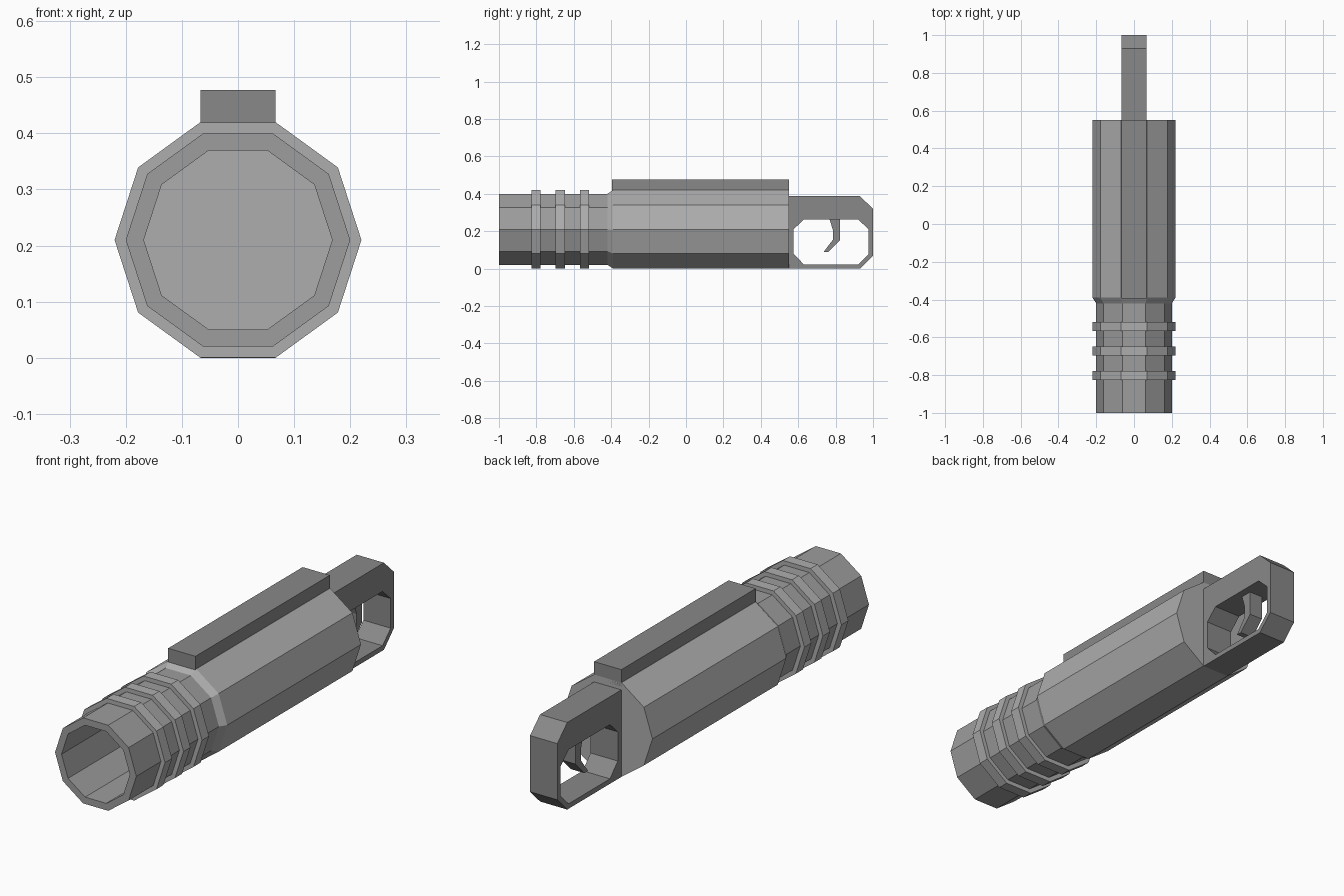
import bpy, bmesh
from math import cos, sin, tau

if "Cube" in bpy.data.objects:
    bpy.data.objects.remove(bpy.data.objects["Cube"])

SIDES, AXIS_Z = 10, 0.21


def grey(name, v):
    mat = bpy.data.materials.new(name)
    mat.diffuse_color = (v, v, v, 1)
    mat.use_nodes = True
    mat.node_tree.nodes["Principled BSDF"].inputs["Base Color"].default_value = mat.diffuse_color
    return mat


DARK, MID, LIGHT = grey("dark_grey", 0.25), grey("mid_grey", 0.34), grey("light_grey", 0.42)


def loft(name, rings, mat, closed=False):
    """Skin matching rings of points; cap the ends, or join last to first."""
    bm = bmesh.new()
    vs = [[bm.verts.new(p) for p in ring] for ring in rings]
    n = len(vs[0])
    pairs = list(zip(vs, vs[1:])) + ([(vs[-1], vs[0])] if closed else [])
    for a, b in pairs:
        for i in range(n):
            j = (i + 1) % n
            bm.faces.new((a[i], a[j], b[j], b[i]))
    if not closed:
        bm.faces.new(vs[0])
        bm.faces.new(vs[-1])
    bmesh.ops.recalc_face_normals(bm, faces=bm.faces)
    mesh = bpy.data.meshes.new(name)
    bm.to_mesh(mesh)
    bm.free()
    mesh.materials.append(mat)
    obj = bpy.data.objects.new(name, mesh)
    bpy.context.collection.objects.link(obj)
    return obj


def lathe(name, profile, mat, closed=False):
    """Ten-sided turned shape along y from (y, radius) pairs."""
    rings = [[(r * cos(tau * i / SIDES), y, AXIS_Z + r * sin(tau * i / SIDES))
              for i in range(SIDES)] for y, r in profile]
    return loft(name, rings, mat, closed)


def side(profile, x):
    return [(x, y, z) for y, z in profile]


# Main body with a chamfered front, and the open tube ahead of it
lathe("body", [(-0.42, 0.20), (-0.39, 0.22), (0.55, 0.22)], LIGHT)
lathe("front_tube", [(-0.42, 0.168), (-1.0, 0.168), (-1.0, 0.20), (-0.42, 0.20)],
      MID, closed=True)

# Raised grip rings
for k in range(3):
    y0 = -0.827 + 0.13 * k
    y1 = y0 + 0.049
    lathe(f"grip_ring_{k + 1}",
          [(y0, 0.19), (y0, 0.22), (y1, 0.22), (y1, 0.19)], LIGHT, closed=True)

# Top rail
W = 0.067
rail = [(-0.395, 0.40), (0.55, 0.40), (0.55, 0.477), (-0.395, 0.477)]
loft("top_rail", [side(rail, -W), side(rail, W)], DARK)

# Rear guard: chamfered frame around an eight-sided opening
outer = [(0.55, 0.387), (0.93, 0.387), (1.0, 0.32), (1.0, 0.07),
         (0.93, 0.0), (0.55, 0.0), (0.55, 0.08), (0.55, 0.21)]
inner = [(0.63, 0.263), (0.92, 0.263), (0.977, 0.21), (0.977, 0.078),
         (0.92, 0.022), (0.63, 0.022), (0.575, 0.08), (0.575, 0.21)]
loft("rear_guard", [side(outer, -W), side(outer, W),
                    side(inner, W), side(inner, -W)], DARK, closed=True)

# Curved trigger hanging in the opening
trigger = [(0.765, 0.275), (0.823, 0.275), (0.823, 0.152), (0.76, 0.088),
           (0.735, 0.088), (0.786, 0.155), (0.786, 0.205), (0.768, 0.262)]
loft("trigger", [side(trigger, -0.033), side(trigger, 0.033)], DARK)
